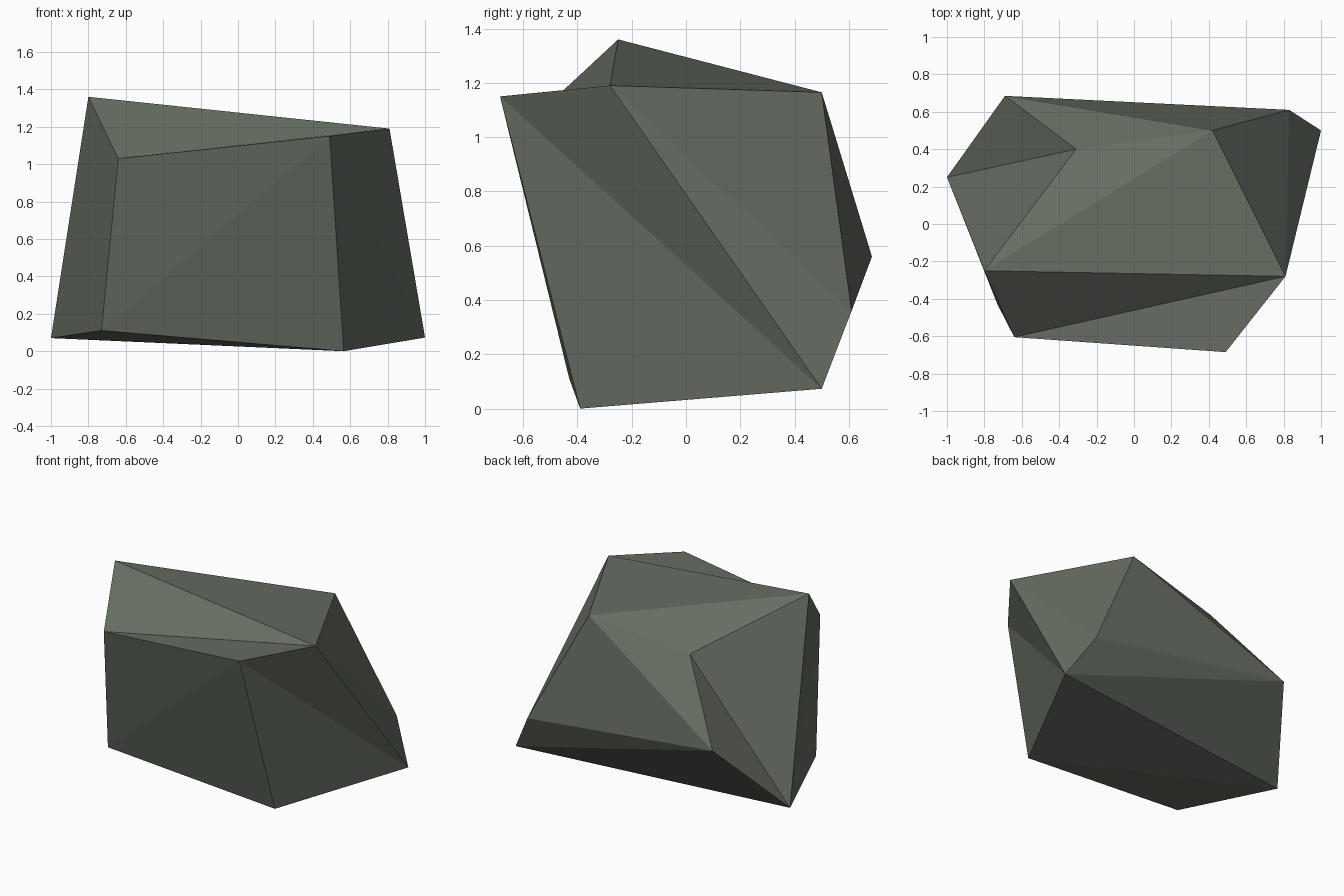
import bpy, bmesh

if "Cube" in bpy.data.objects:
    bpy.data.objects.remove(bpy.data.objects["Cube"])

# Corners of the faceted rock
corners = {
    "A": (-0.80, -0.25, 1.36), "B": (0.81, -0.28, 1.19), "K": (0.42, 0.50, 1.165),
    "C": (-0.64, -0.605, 1.03), "D": (0.49, -0.685, 1.15), "N": (-0.31, 0.40, 1.044),
    "L": (-0.69, 0.685, 0.56), "M": (0.83, 0.61, 0.36),
    "E": (-1.0, 0.25, 0.07), "F": (-0.73, -0.43, 0.11),
    "G": (0.565, -0.39, 0.0), "H": (1.0, 0.50, 0.073),
}
top = "ABK AKN KLN ABC CBD"
sides = "LEN EAN KLM KBM BMH CDF DFG DGH DHB ACE CFE"
base = "EFG EGH EHL LHM"

# Rock body
bm = bmesh.new()
v = {name: bm.verts.new(co) for name, co in corners.items()}
for tri in f"{top} {sides} {base}".split():
    bm.faces.new([v[c] for c in tri])
bmesh.ops.recalc_face_normals(bm, faces=bm.faces)
mesh = bpy.data.meshes.new("rock")
bm.to_mesh(mesh)
bm.free()

# Mossy grey stone
stone = bpy.data.materials.new("grey_green_stone")
stone.diffuse_color = (0.13, 0.152, 0.12, 1.0)
stone.use_nodes = True
stone.node_tree.nodes["Principled BSDF"].inputs["Base Color"].default_value = stone.diffuse_color
mesh.materials.append(stone)
bpy.context.collection.objects.link(bpy.data.objects.new("rock", mesh))
